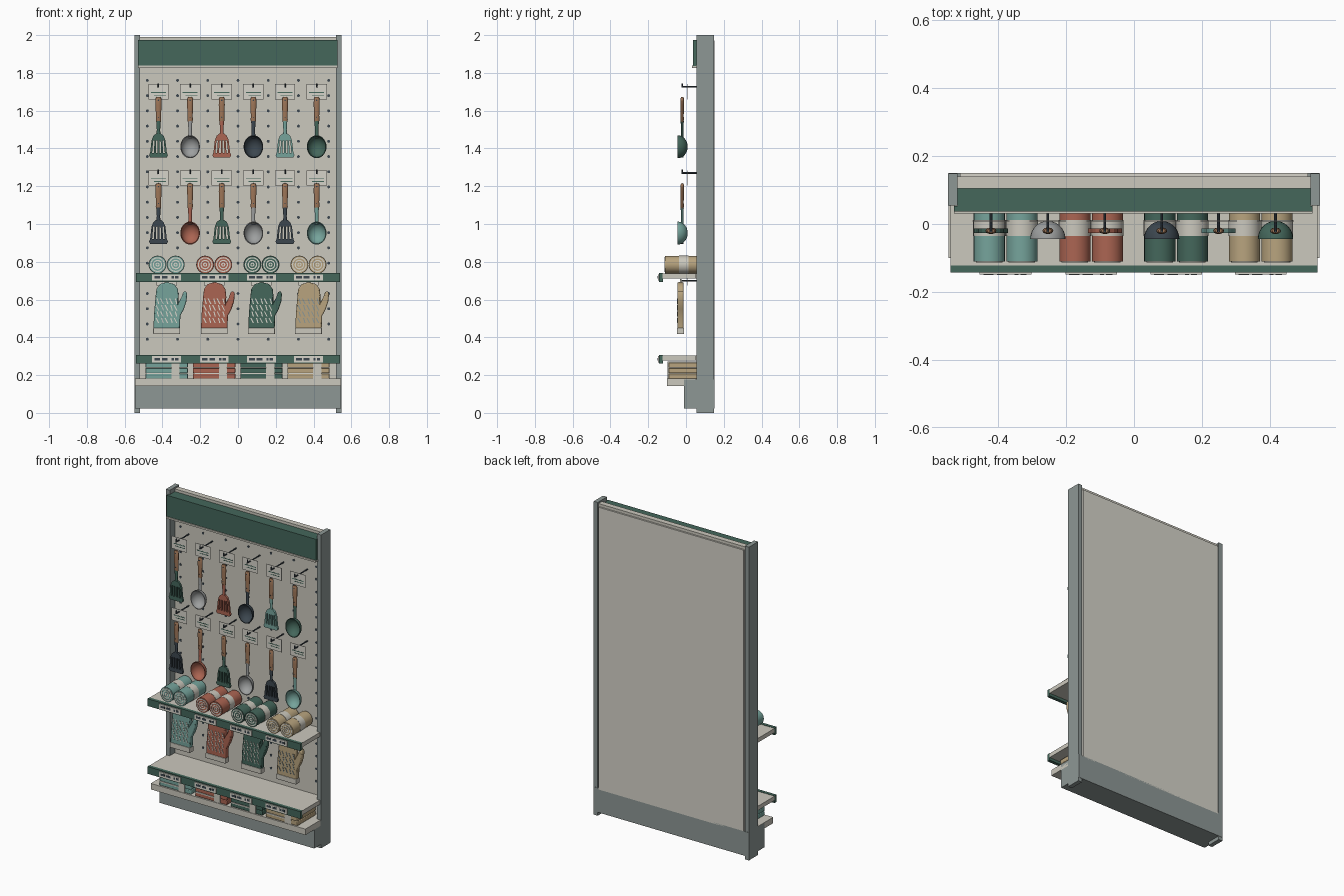
import bpy, bmesh, math

cube = bpy.data.objects.get("Cube")
if cube:
    bpy.data.objects.remove(cube)


def material(name, r, g, b):
    m = bpy.data.materials.new(name)
    m.use_nodes = True
    m.diffuse_color = (r, g, b, 1)
    m.node_tree.nodes["Principled BSDF"].inputs["Base Color"].default_value = (r, g, b, 1)
    return m


BEIGE = material("warm_beige", .6, .58, .51)
CREAM = material("light_cream", .67, .655, .59)
GREEN = material("dark_green", .058, .135, .105)
TEAL = material("soft_teal", .18, .37, .33)
TERRA = material("terracotta", .41, .13, .085)
TAN = material("tan", .48, .37, .21)
NAVY = material("charcoal", .045, .062, .078)
SILVER = material("silver", .34, .35, .35)
WOOD = material("wood", .34, .18, .097)
STEEL = material("grey_steel", .27, .312, .302)


def finish(bm, name, mat, smooth=False, bevel=0):
    bmesh.ops.remove_doubles(bm, verts=bm.verts, dist=1e-6)
    bmesh.ops.recalc_face_normals(bm, faces=bm.faces)
    me = bpy.data.meshes.new(name)
    bm.to_mesh(me)
    bm.free()
    me.materials.append(mat)
    ob = bpy.data.objects.new(name, me)
    bpy.context.collection.objects.link(ob)
    if bevel:
        mod = ob.modifiers.new("soft_edges", 'BEVEL')
        mod.width, mod.segments, mod.angle_limit = bevel, 2, math.radians(50)
    if smooth:
        bpy.ops.object.select_all(action='DESELECT')
        ob.select_set(True)
        bpy.context.view_layer.objects.active = ob
        bpy.ops.object.shade_smooth_by_angle(angle=math.radians(40))


def rect(x0, x1, z0, z1):
    return [(x0, z0), (x1, z0), (x1, z1), (x0, z1)]


def disc(x, z, r, n=8):
    return [(x + r * math.cos(math.tau * i / n), z + r * math.sin(math.tau * i / n)) for i in range(n)]


def prism(name, mat, outlines, y0, y1, **kw):
    """Extrude one or more front outlines from y0 to y1."""
    bm = bmesh.new()
    for pts in outlines:
        a = [bm.verts.new((x, y0, z)) for x, z in pts]
        b = [bm.verts.new((x, y1, z)) for x, z in pts]
        bm.faces.new(a)
        bm.faces.new(b[::-1])
        for i in range(len(a)):
            j = (i + 1) % len(a)
            bm.faces.new((a[i], b[i], b[j], a[j]))
    finish(bm, name, mat, **kw)


def box(name, mat, x0, x1, y0, y1, z0, z1, **kw):
    prism(name, mat, [rect(x0, x1, z0, z1)], y0, y1, **kw)


def lathe(name, mat, profiles, loc, axis='Z', n=24, scale=(1, 1, 1), closed=False):
    """Revolve (radius, distance) profiles about an axis through loc."""
    bm = bmesh.new()
    for prof in profiles:
        rings = []
        for r, t in prof:
            ring = []
            for k in range(n):
                c, s = r * math.cos(math.tau * k / n), r * math.sin(math.tau * k / n)
                p = (c, s, t) if axis == 'Z' else (c, t, s)
                ring.append(bm.verts.new([p[i] * scale[i] + loc[i] for i in range(3)]))
            rings.append(ring)
        pairs = list(zip(rings, rings[1:])) + ([(rings[-1], rings[0])] if closed else [])
        for a, b in pairs:
            for k in range(n):
                j = (k + 1) % n
                bm.faces.new((a[k], a[j], b[j], b[k]))
    finish(bm, name, mat, smooth=True)


def rod(r, a, b):
    return [(0, a), (r, a), (r, b), (0, b)]


# Frame: posts, recessed pegboard, back panel, header and base
BOARD = .105
for side, s in (("left", 1), ("right", -1)):
    a, b = sorted((s * .52, s * .548))
    box(side + "_post", STEEL, a, b, .055, .148, 0, 2)
box("pegboard", BEIGE, -.52, .52, BOARD, .14, .16, 1.99)
box("back_panel", CREAM, -.512, .512, .14, .15, .17, 1.972)
box("header_core", GREEN, -.52, .52, .05, .119, 1.835, 1.973)
box("header_face", GREEN, -.53, .526, .037, .053, 1.837, 1.973)
box("header_trim", BEIGE, -.53, .526, .031, .055, 1.827, 1.838)
box("base", STEEL, -.546, .546, -.01, .15, .023, .178)
box("base_deck", BEIGE, -.546, .546, -.1, .053, .143, .181)
box("base_deck_inner", BEIGE, -.52, .52, .05, BOARD, .143, .181)
prism("peg_holes", NAVY, [disc(-.48 + .16 * i, .39 + .0806 * k, .008)
                          for i in range(7) for k in range(18)], BOARD - .002, BOARD + .001)

# Shelves with green price rails
CENTRES = (-.378, -.126, .124, .373)
for level, top in (("upper", .738), ("lower", .305)):
    box(level + "_shelf", BEIGE, -.54, .54, -.125, .054, top - .027, top)
    box(level + "_shelf_inner", BEIGE, -.52, .52, .05, BOARD, top - .027, top)
    box(level + "_shelf_rail", GREEN, -.54, .54, -.143, -.122, top - .044, top + .002)
    plates, marks = [], []
    for c in CENTRES:
        plates.append(rect(c - .076, c + .076, top - .037, top - .005))
        for x, w in ((-.05, .03), (-.01, .03), (.032, .012), (.053, .018)):
            marks.append(rect(c + x - w / 2, c + x + w / 2, top - .027, top - .014))
    prism(level + "_price_labels", CREAM, plates, -.149, -.142)
    prism(level + "_price_marks", NAVY, marks, -.15, -.148)

# Per-colour goods: rolled towels, mitts and folded towels
MITT = [(-.07, .445), (-.066, .53), (-.058, .62), (-.054, .655), (-.035, .682), (.002, .692),
        (.04, .682), (.06, .655), (.064, .615), (.063, .585), (.078, .61), (.088, .64),
        (.102, .645), (.109, .63), (.105, .59), (.092, .55), (.073, .515), (.07, .445)]
for tint, mat, c in zip(("teal", "terracotta", "green", "tan"), (TEAL, TERRA, GREEN, TAN), CENTRES):
    for tag, dx in (("a", -.048), ("b", .048)):
        at = (c + dx, 0, .785)
        lathe(f"{tint}_roll_{tag}", mat, [rod(.046, -.111, .085)], at, 'Y', 28)
        lathe(f"{tint}_roll_band_{tag}", BEIGE, [rod(.0475, -.036, .012)], at, 'Y', 28)
        lathe(f"{tint}_roll_rings_{tag}", CREAM,
              [[(r, -.113), (r + .006, -.113), (r + .006, -.11), (r, -.11)] for r in (.005, .019, .033)],
              at, 'Y', 28, closed=True)
    prism(tint + "_mitt", mat, [[(c + x, z) for x, z in MITT]], -.045, -.013, bevel=.006, smooth=True)
    box(tint + "_mitt_cuff", BEIGE, c - .071, c + .071, -.048, -.01, .417, .45, bevel=.003)
    dashes = []
    for row in range(4):
        for col in range(5):
            x, z = c - .045 + .024 * col, .475 + .034 * row
            lean = .008 if (row + col) % 2 else .014
            dashes.append([(x - lean, z + .028), (x, z), (x + .006, z), (x - lean + .006, z + .028)])
    prism(tint + "_mitt_stitching", STEEL if mat is TAN else CREAM, dashes, -.047, -.044)
    lathe(tint + "_mitt_hook", NAVY, [rod(.004, -.025, BOARD)], (c, 0, .7), 'Y', 8)
    box(tint + "_mitt_loop", BEIGE, c - .01, c + .01, -.032, -.024, .682, .708)
    box(tint + "_mitt_tag", CREAM, c - .054, c + .054, .008, .01, .675, .712)
    for k in range(3):
        z = .181 + .029 * k
        box(f"{tint}_folded_towel_{k}", mat, c - .112, c + .112, -.093, .09, z, z + .028,
            bevel=.004, smooth=True)
    box(tint + "_towel_band", BEIGE, c + .025, c + .068, -.097, .092, .181, .271)
    box(tint + "_towel_card", CREAM, c - .108, c + .025, -.097, -.09, .205, .212)


def slotted_turner(name, mat, x, top):
    """Fan of five bars between a shoulder and a blade edge."""
    def w(z):
        return .034 + .013 * (top - z) / .115
    hi, lo, end = top - .024, top - .09, top - .115
    polys = [[(x - .012, top + .012), (x - .027, top), (x - w(hi), hi),
              (x + w(hi), hi), (x + .027, top), (x + .012, top + .012)],
             [(x - w(lo), lo), (x - .05, end + .012), (x - .044, end),
              (x + .044, end), (x + .05, end + .012), (x + w(lo), lo)]]
    for k in range(5):
        u0 = -1 + k * .44
        u1 = u0 + .24
        polys.append([(x + u0 * w(hi), hi), (x + u0 * w(lo), lo), (x + u1 * w(lo), lo), (x + u1 * w(hi), hi)])
    prism(name, mat, polys, -.027, -.013)


def spoon_bowl(name, mat, x, z):
    arc = [math.pi / 2 * i / 7 for i in range(8)]
    outer = [(.052 * math.cos(a), -.044 + .053 * math.sin(a)) for a in arc]
    inner = [(.048 * math.cos(a), -.044 + .047 * math.sin(a)) for a in reversed(arc)]
    lathe(name, mat, [inner + outer], (x, 0, z), 'Y', 28, (1, 1, 1.17))


# Two rows of hanging utensils with hooks and tags
ROWS = ((0, (GREEN, SILVER, TERRA, NAVY, TEAL, GREEN)),
        (-.457, (NAVY, TERRA, GREEN, SILVER, NAVY, TEAL)))
for row, (dz, mats) in enumerate(ROWS):
    for i, mat in enumerate(mats):
        x, tag = -.421 + .1675 * i, f"{row}_{i}"
        lathe("hook_" + tag, NAVY, [rod(.004, -.024, BOARD)], (x, 0, 1.727 + dz), 'Y', 8)
        lathe("hook_tip_" + tag, NAVY, [rod(.004, -.004, .018)], (x, -.021, 1.727 + dz), 'Z', 8)
        box("hang_tag_" + tag, CREAM, x - .054, x + .054, .008, .01, 1.66 + dz, 1.74 + dz)
        prism("tag_lines_" + tag, GREEN, [rect(x - .04, x + .04, 1.694 + dz, 1.699 + dz),
                                          rect(x - .025, x + .04, 1.68 + dz, 1.684 + dz)], .007, .009)
        lathe("handle_" + tag, WOOD,
              [[(0, 1.673), (.01, 1.672), (.015, 1.664), (.016, 1.63), (.0135, 1.575), (.0145, 1.55),
                (.012, 1.54), (0, 1.54)]],
              (x, -.02, dz), 'Z', 14, (1, .6, 1))
        prism("handle_hole_" + tag, NAVY, [disc(x, 1.655 + dz, .004), disc(x, 1.565 + dz, .003)], -.03, -.02)
        lathe("shaft_" + tag, mat, [[(0, 1.455), (.0105, 1.455), (.009, 1.5), (.012, 1.545), (0, 1.545)]],
              (x, -.02, dz), 'Z', 12, (1, .7, 1))
        if i % 2:
            spoon_bowl("spoon_bowl_" + tag, mat, x, 1.409 + dz)
        else:
            slotted_turner("turner_head_" + tag, mat, x, 1.467 + dz)
